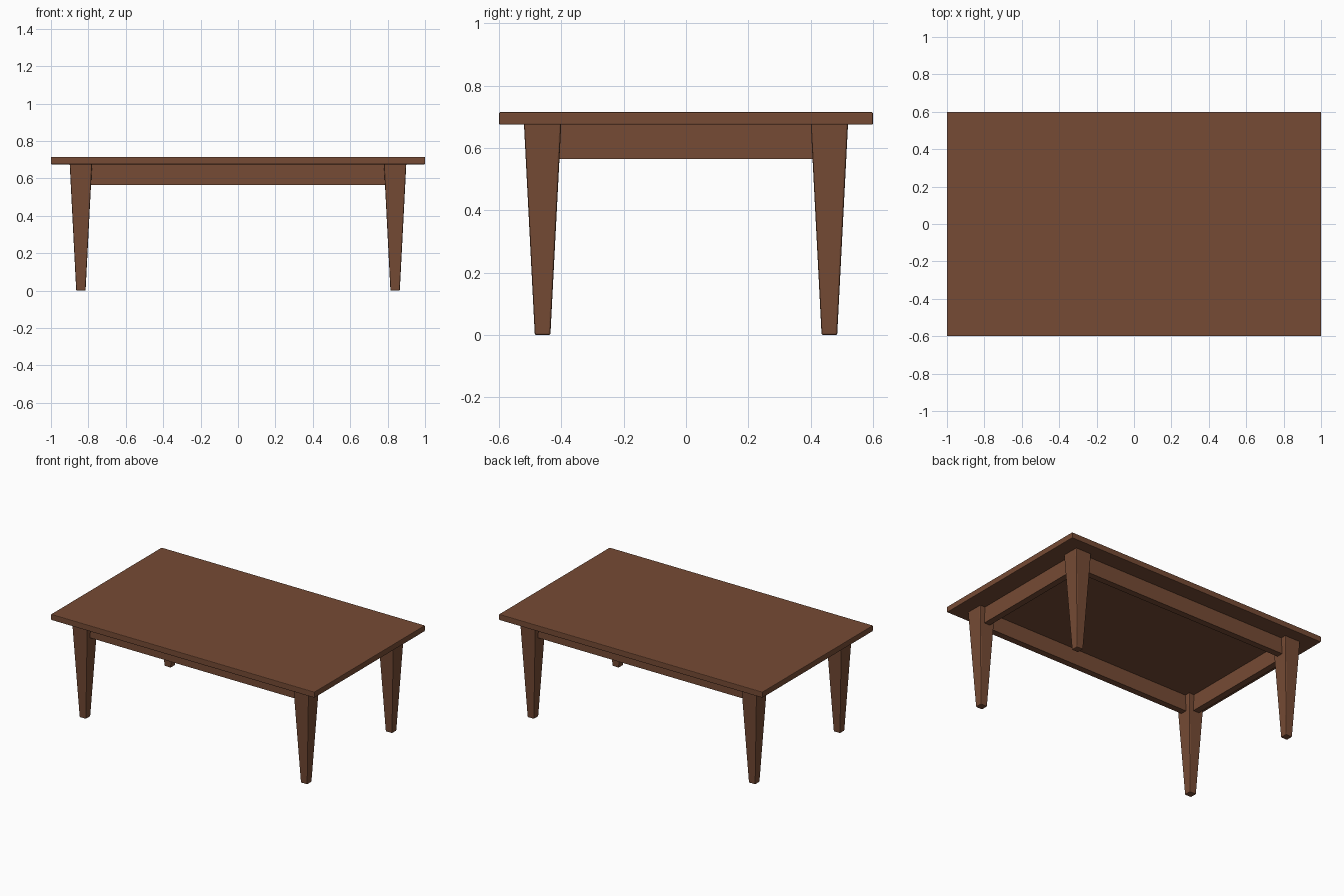
import bpy
import bmesh

if "Cube" in bpy.data.objects:
    bpy.data.objects.remove(bpy.data.objects["Cube"])

wood = bpy.data.materials.new("brown wood")
wood.diffuse_color = (0.18, 0.07, 0.035, 1)
wood.use_nodes = True
wood.node_tree.nodes["Principled BSDF"].inputs["Base Color"].default_value = wood.diffuse_color


def block(name, centre, size, z0, z1, foot=None, bevel=0.005):
    """Box from z0 to z1; foot gives a different width and depth at the bottom."""
    bm = bmesh.new()
    bmesh.ops.create_cube(bm, size=1)
    for v in bm.verts:
        top = v.co.z > 0
        w, d = size if top or foot is None else foot
        v.co = (centre[0] + v.co.x * w, centre[1] + v.co.y * d, z1 if top else z0)
    mesh = bpy.data.meshes.new(name)
    bm.to_mesh(mesh)
    bm.free()
    mesh.materials.append(wood)
    obj = bpy.data.objects.new(name, mesh)
    bpy.context.collection.objects.link(obj)
    if bevel:
        mod = obj.modifiers.new("soft edges", "BEVEL")
        mod.width = bevel
        mod.segments = 2
    return obj


LEG_X, LEG_Y = 0.84, 0.46
TOP_Z, UNDER_Z, APRON_Z = 0.715, 0.675, 0.565

# Table top
block("table_top", (0, 0), (2.0, 1.2), UNDER_Z, TOP_Z, bevel=0.004)

# Tapered legs
for sx, side in ((-1, "left"), (1, "right")):
    for sy, end in ((-1, "front"), (1, "back")):
        block(f"{end}_{side}_leg", (sx * LEG_X, sy * LEG_Y), (0.12, 0.12),
              0, UNDER_Z + 0.006, foot=(0.05, 0.05), bevel=0.006)

# Aprons between the legs
for s, end, side in ((-1, "front", "left"), (1, "back", "right")):
    block(f"{end}_apron", (0, s * LEG_Y), (2 * LEG_X - 0.06, 0.044),
          APRON_Z, UNDER_Z + 0.002, bevel=0)
    block(f"{side}_apron", (s * LEG_X, 0), (0.044, 2 * LEG_Y - 0.06),
          APRON_Z, UNDER_Z + 0.002, bevel=0)
